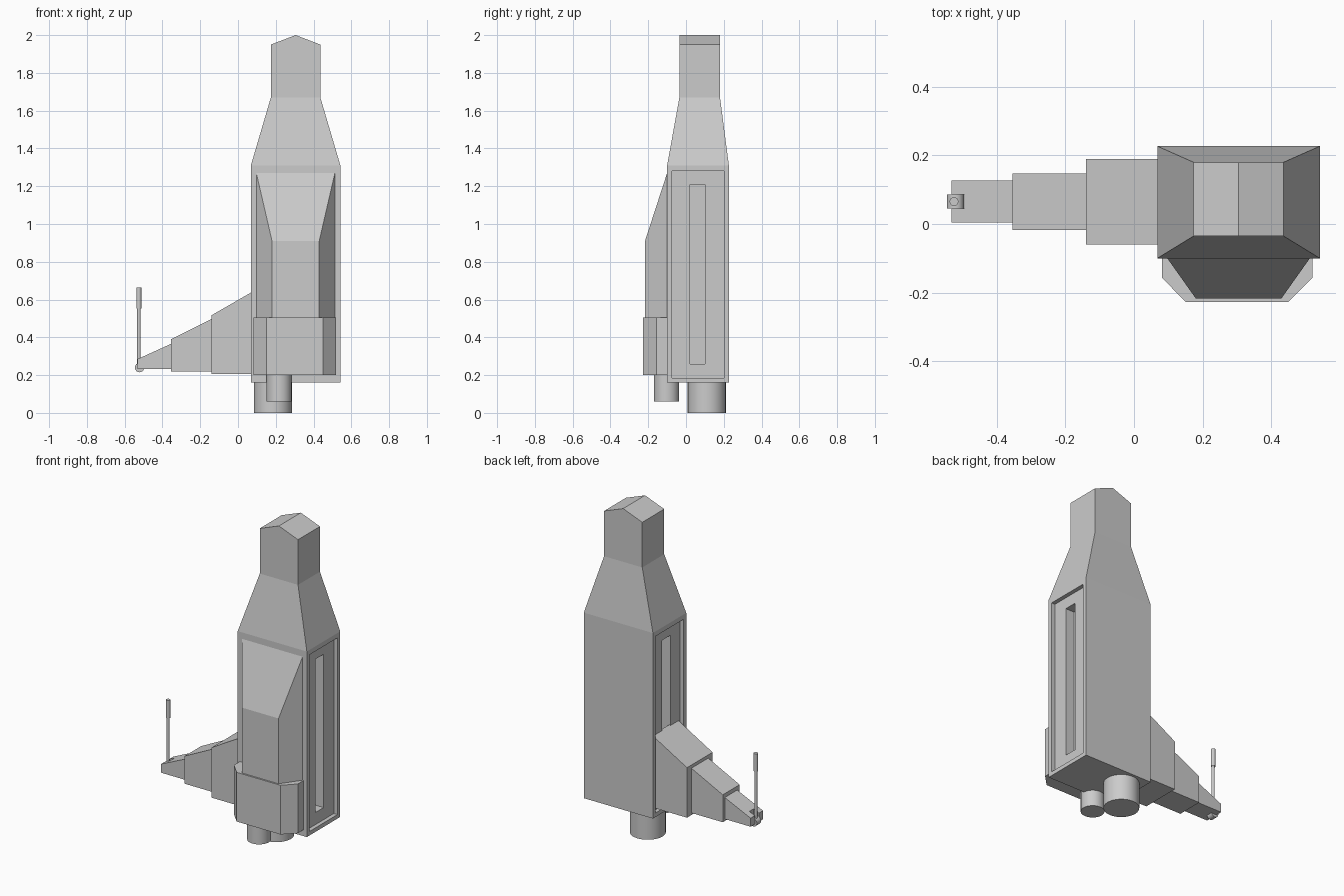
import bpy, bmesh
from mathutils import Vector

if "Cube" in bpy.data.objects:
    bpy.data.objects.remove(bpy.data.objects["Cube"])


def finish(name, bm):
    bmesh.ops.recalc_face_normals(bm, faces=bm.faces)
    me = bpy.data.meshes.new(name)
    bm.to_mesh(me)
    bm.free()
    ob = bpy.data.objects.new(name, me)
    bpy.context.collection.objects.link(ob)
    return ob


def prism(name, pts, axis, lo, hi):
    """Extrude a 2D profile along y (points are x,z) or z (points are x,y)."""
    bm = bmesh.new()
    put = (lambda p, t: (p[0], t, p[1])) if axis == 'y' else (lambda p, t: (p[0], p[1], t))
    f = bm.faces.new([bm.verts.new(put(p, lo)) for p in pts])
    ext = bmesh.ops.extrude_face_region(bm, geom=[f])['geom']
    move = Vector(put((0, 0), hi - lo))
    bmesh.ops.translate(bm, vec=move, verts=[v for v in ext if isinstance(v, bmesh.types.BMVert)])
    return finish(name, bm)


def box(name, x0, x1, y0, y1, z0, z1):
    return prism(name, [(x0, y0), (x1, y0), (x1, y1), (x0, y1)], 'z', z0, z1)


def cylinder(name, r, depth, loc, n=32, rot=(0, 0, 0)):
    bpy.ops.mesh.primitive_cylinder_add(vertices=n, radius=r, depth=depth, location=loc, rotation=rot)
    ob = bpy.context.object
    ob.name = name
    bpy.ops.object.shade_smooth_by_angle()
    return ob


def cut(ob, cutter):
    bpy.context.view_layer.objects.active = ob
    m = ob.modifiers.new("cut", 'BOOLEAN')
    m.operation, m.solver, m.object = 'DIFFERENCE', 'EXACT', cutter
    bpy.context.view_layer.update()
    bpy.ops.object.modifier_apply(modifier=m.name)
    bpy.data.objects.remove(cutter)


CX = 0.305

# Tower: stacked rectangular sections with a ridged cap
bm = bmesh.new()
rings = []
for hw, y0, y1, z in [(.237, -.10, .227, .16), (.237, -.10, .227, 1.31),
                      (.131, -.035, .18, 1.67), (.131, -.035, .18, 1.95)]:
    rings.append([bm.verts.new((CX + sx * hw, y, z))
                  for sx, y in [(-1, y0), (1, y0), (1, y1), (-1, y1)]])
bm.faces.new(rings[0])
for a, b in zip(rings[:2], rings[1:3]):
    for i in range(4):
        j = (i + 1) % 4
        bm.faces.new((a[i], a[j], b[j], b[i]))
a, b = rings[2:]
f, k = bm.verts.new((CX, -.035, 2)), bm.verts.new((CX, .18, 2))
for face in [(a[0], a[1], b[1], f, b[0]), (a[2], a[3], b[3], k, b[2]),
             (a[1], a[2], b[2], b[1]), (a[3], a[0], b[0], b[3]),
             (b[1], b[2], k, f), (b[3], b[0], f, k)]:
    bm.faces.new(face)
tower = finish("tower", bm)

# Stepped recesses on both sides of the tower
for s in (-1, 1):
    for inner, y0, y1, z0, z1 in [(.212, -.075, .20, .185, 1.28), (.15, .02, .10, .26, 1.21)]:
        xs = sorted((CX + s * inner, CX + s * .3))
        cut(tower, box("recess_cutter", *xs, y0, y1, z0, z1))

# Sloped front fairing
bm = bmesh.new()
for s in (-1, 1):
    for p in [(.208, -.10, 1.27), (.208, -.10, .2), (.125, -.217, .91), (.125, -.217, .2)]:
        bm.verts.new((CX + s * p[0], p[1], p[2]))
bmesh.ops.convex_hull(bm, input=bm.verts)
bmesh.ops.dissolve_limit(bm, angle_limit=.01, verts=bm.verts, edges=bm.edges)
finish("front_fairing", bm)

# Chamfered collar round the fairing
prism("front_collar", [(.082, -.10), (.082, -.157), (.15, -.227), (.45, -.227),
                       (.52, -.157), (.52, -.10)], 'z', .2, .505)

# Exhaust pipes underneath
cylinder("main_exhaust", .101, .18, (.185, .11, .09))
cylinder("small_exhaust", .067, .15, (.217, -.103, .135))

# Stepped side arm
for i, (x0, x1, y0, y1, zb, zt0, zt1) in enumerate([
        (-.14, .10, -.06, .19, .207, .517, .655),
        (-.355, -.13, -.018, .147, .22, .39, .502),
        (-.532, -.345, .005, .127, .232, .285, .37)]):
    arm = prism(f"arm_segment_{i + 1}", [(x0, zb), (x1, zb), (x1, zt1), (x0, zt0)], 'y', y0, y1)

# Notched tip with pivot and antenna
cut(arm, box("notch_cutter", -.6, -.495, .045, .086, .1, .4))
cylinder("antenna_pivot", .025, .041, (-.521, .0655, .24), 24, (1.5708, 0, 0))
cylinder("antenna_rod", .009, .40, (-.525, .0655, .44), 16)
cylinder("antenna_tip", .013, .11, (-.525, .0655, .608), 16)
